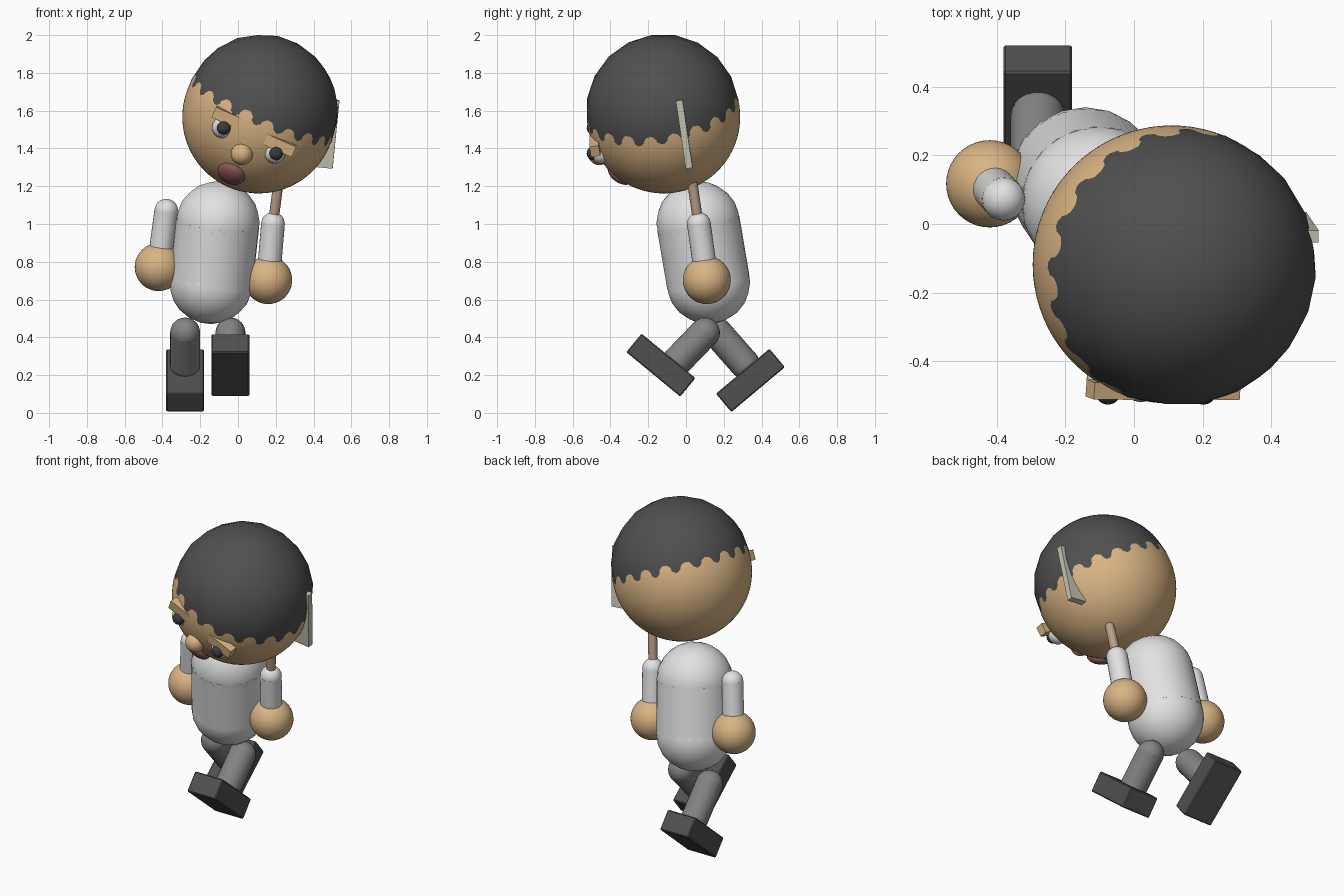
import bpy, math
from mathutils import Vector, Matrix

if "Cube" in bpy.data.objects:
    bpy.data.objects.remove(bpy.data.objects["Cube"])


def material(name, r, g, b):
    m = bpy.data.materials.new(name)
    m.diffuse_color = (r, g, b, 1)
    m.use_nodes = True
    m.node_tree.nodes["Principled BSDF"].inputs["Base Color"].default_value = m.diffuse_color
    return m


SKIN = material("skin tan", 0.70, 0.46, 0.23)
WHITE = material("shirt white", 0.76, 0.76, 0.76)
GREY = material("trouser grey", 0.23, 0.23, 0.23)
DARK = material("charcoal", 0.08, 0.08, 0.08)
BLACK = material("eye dark", 0.045, 0.045, 0.05)
PINK = material("mouth red", 0.26, 0.10, 0.10)
BEIGE = material("plate beige", 0.58, 0.56, 0.46)
BROWN = material("stick brown", 0.50, 0.34, 0.24)


def finish(name, mat, smooth=True):
    o = bpy.context.object
    o.name = name
    o.data.materials.append(mat)
    if smooth:
        bpy.ops.object.shade_smooth_by_angle(angle=math.radians(40))
    return o


def ball(name, mat, c, r, detail=4):
    bpy.ops.mesh.primitive_ico_sphere_add(subdivisions=detail, radius=r, location=c)
    return finish(name, mat)


def rod(name, mat, a, b, r, sides=32):
    a, b = Vector(a), Vector(b)
    bpy.ops.mesh.primitive_cylinder_add(vertices=sides, radius=r, depth=(b - a).length,
                                        location=(a + b) / 2)
    bpy.context.object.rotation_euler = (b - a).to_track_quat('Z', 'Y').to_euler()
    return finish(name, mat)


def capsule(name, mat, a, b, r):
    # faceted end balls meet the straight middle in a slightly ragged seam
    ball(name + "_top", mat, a, r, 3)
    rod(name + "_middle", mat, a, b, r * 0.995, 24)
    ball(name + "_bottom", mat, b, r, 3)


def box(name, mat, c, size, axes, bevel=0.0):
    bpy.ops.mesh.primitive_cube_add(size=1)
    o = finish(name, mat, False)
    o.data.transform(Matrix.Diagonal((*size, 1)))
    o.matrix_world = Matrix.Translation(c) @ axes.to_4x4()
    if bevel:
        m = o.modifiers.new("bevel", 'BEVEL')
        m.width = bevel
        m.segments = 1
    return o


def frame(x, z):
    # right-handed axes from an approximate x and an exact z
    z = Vector(z).normalized()
    y = z.cross(Vector(x)).normalized()
    return Matrix((y.cross(z), y, z)).transposed()


# Head, tilted to the side and forward
HEAD = Vector((0.11, -0.118, 1.567))
UP = Vector((0.40, -0.165, 0.90)).normalized()
HEAD_AXES = frame((0.9, 0, -0.42), UP)
ball("head", SKIN, HEAD, 0.405, 5)

# Hair is a coarser ball pushed out of the crown, giving a ragged hairline
hair = ball("hair", DARK, HEAD + UP * 0.035, 0.4065, 3)
hair.matrix_world = Matrix.Translation(HEAD + UP * 0.035) @ HEAD_AXES.to_4x4()

# Eyes and brows
for side, ex, ez, bx, bz in (("left", -0.083, 1.51, -0.052, 1.562),
                             ("right", 0.195, 1.375, 0.222, 1.418)):
    ball(side + "_eye", WHITE, (ex, -0.452, ez), 0.055)
    ball(side + "_iris", BLACK, (ex + 0.007, -0.489, ez - 0.001), 0.037, 3)
    box(side + "_brow", SKIN, (bx, -0.482, bz), (0.165, 0.05, 0.06), HEAD_AXES)

# Nose and flattened mouth
ball("nose", SKIN, (0.02, -0.46, 1.37), 0.058)
spot = Vector((-0.035, -0.348, 1.267))
mouth = ball("mouth", PINK, spot, 0.076)
mouth.scale = (1, 1, 0.55)
mouth.rotation_euler = (spot - HEAD).to_track_quat('Z', 'Y').to_euler()

# Plate on the side of the head, and the stick beneath it
box("side_plate", BEIGE, (0.466, -0.009, 1.48), (0.107, 0.036, 0.365),
    frame((0.105, 0, -0.02), (0.037, -0.055, 0.37)))
rod("stick", BROWN, (0.186, 0.066, 1.0), (0.215, 0.032, 1.23), 0.027, 16)

# Torso
capsule("torso", WHITE, (-0.107, 0.065, 1.005), (-0.142, 0.118, 0.692), 0.222)

# Arms and hands
for side, shoulder, hand in (("left", (-0.38, 0.073, 1.07), (-0.42, 0.117, 0.772)),
                             ("right", (0.185, 0.068, 1.0), (0.16, 0.11, 0.703))):
    capsule(side + "_arm", WHITE, shoulder, hand, 0.063)
    ball(side + "_hand", SKIN, hand, 0.127)

# Legs and block feet, one striding forward and one back
for side, x, hip, ankle, foot, angle in (
        ("left", -0.28, (0.165, 0.425), (0.31, 0.26), (0.341, 0.172), 40),
        ("right", -0.04, (0.10, 0.425), (-0.045, 0.275), (-0.133, 0.253), -39.5)):
    capsule(side + "_leg", GREY, (x, *hip), (x, *ankle), 0.08)
    box(side + "_foot", DARK, (x, *foot), (0.2, 0.37, 0.127),
        Matrix.Rotation(math.radians(angle), 3, 'X'), 0.006)
